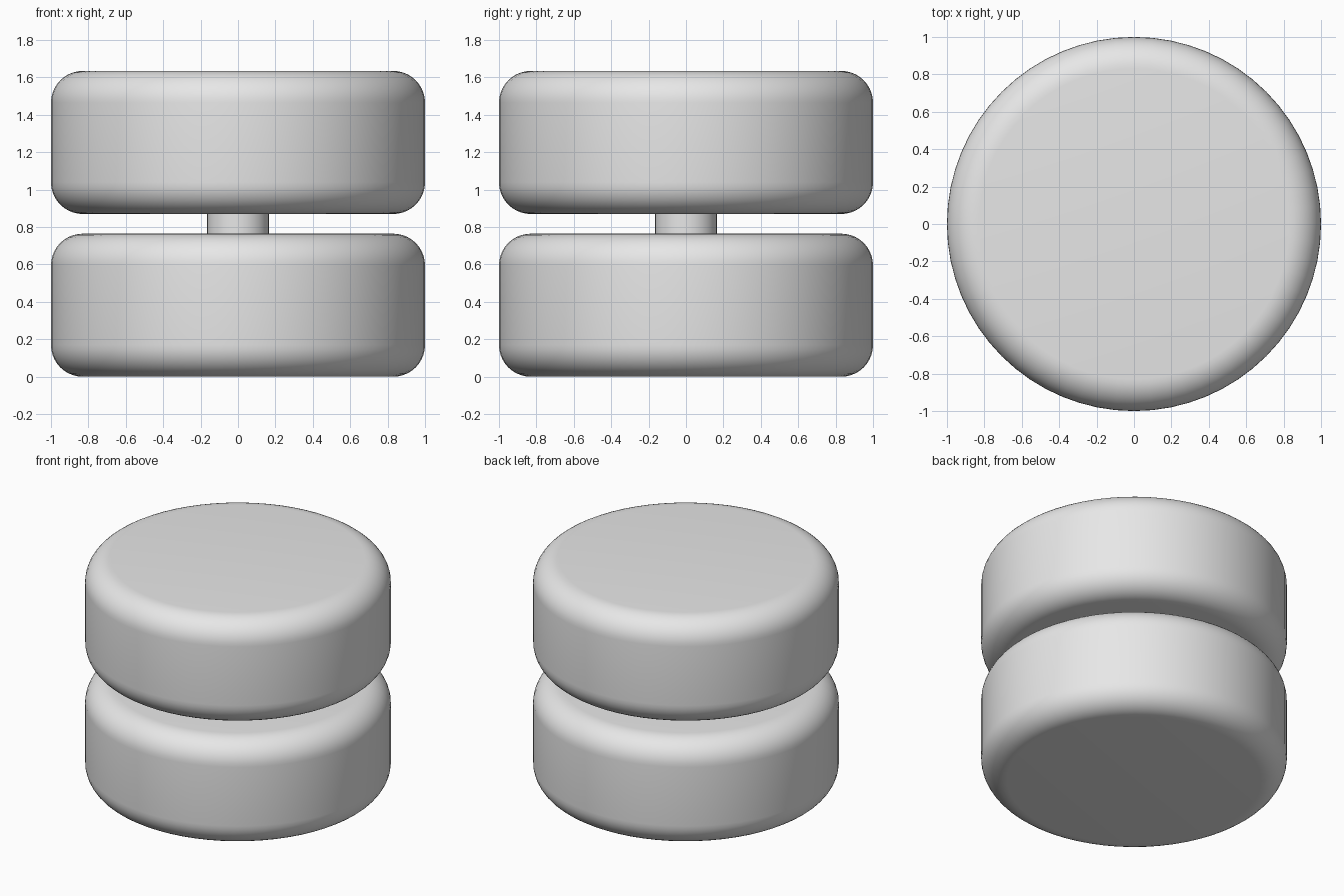
import bpy
import bmesh

cube = bpy.data.objects.get("Cube")
if cube:
    bpy.data.objects.remove(cube, do_unlink=True)

grey = bpy.data.materials.new("plain_grey")
grey.use_nodes = True
colour = (0.8, 0.8, 0.8, 1)
grey.diffuse_color = colour
grey.node_tree.nodes["Principled BSDF"].inputs["Base Color"].default_value = colour


def cylinder(name, radius, bottom, top, rounding=0):
    """Upright cylinder, optionally with rounded rims."""
    bpy.ops.mesh.primitive_cylinder_add(
        vertices=64, radius=radius, depth=top - bottom,
        location=(0, 0, (bottom + top) / 2))
    obj = bpy.context.object
    obj.name = name
    obj.data.materials.append(grey)
    if rounding:
        bm = bmesh.new()
        bm.from_mesh(obj.data)
        rims = [e for e in bm.edges if abs(e.verts[0].co.z - e.verts[1].co.z) < 0.001]
        bmesh.ops.bevel(bm, geom=rims, offset=rounding, segments=10,
                        profile=0.5, affect='EDGES')
        bm.to_mesh(obj.data)
        bm.free()
    bpy.ops.object.shade_smooth_by_angle()
    return obj


# Two rounded discs joined by a short axle
disc_height = 0.765
gap = 0.105
upper_base = disc_height + gap
cylinder("lower_disc", 1, 0, disc_height, 0.17)
cylinder("upper_disc", 1, upper_base, upper_base + disc_height, 0.17)
cylinder("axle", 0.165, disc_height - 0.05, upper_base + 0.05)
